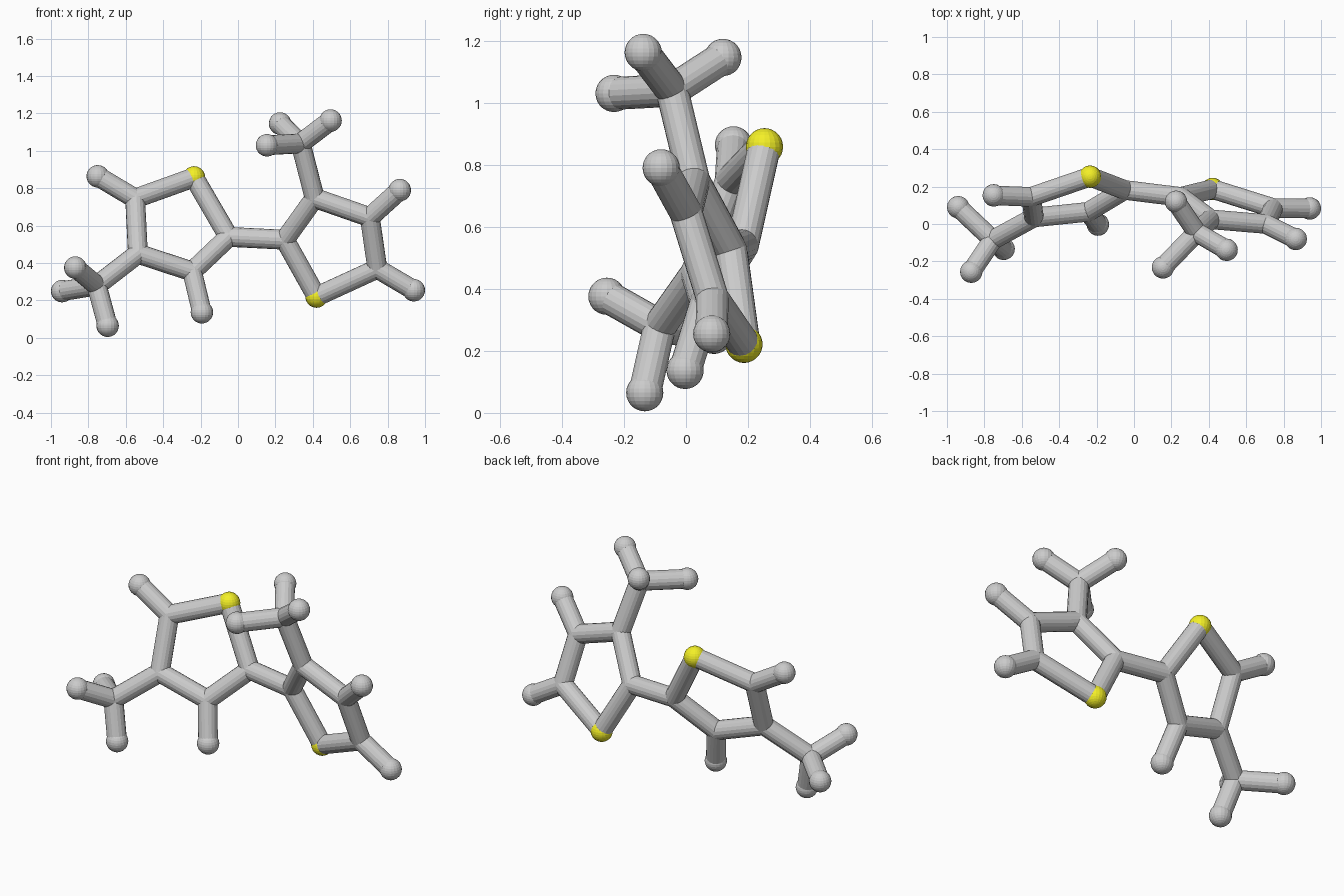
import bpy, bmesh
from mathutils import Vector, Matrix

if "Cube" in bpy.data.objects:
    bpy.data.objects.remove(bpy.data.objects["Cube"])

STICK, BALL = 0.053, 0.06

# atom centres
atoms = {
    # left ring
    "s1": (-0.235, 0.253, 0.858), "a2": (-0.05, 0.182, 0.54), "a3": (-0.245, 0.065, 0.355),
    "a4": (-0.535, 0.035, 0.45), "a5": (-0.55, 0.145, 0.745),
    "ha3": (-0.193, -0.003, 0.137), "ha5": (-0.75, 0.153, 0.864),
    # left methyl group
    "am": (-0.755, -0.085, 0.28), "hm1": (-0.87, -0.255, 0.376),
    "hm2": (-0.94, 0.09, 0.25), "hm3": (-0.697, -0.133, 0.065),
    # right ring
    "s2": (0.42, 0.187, 0.221), "b2": (0.25, 0.145, 0.525), "b3": (0.41, 0.025, 0.748),
    "b4": (0.705, 0.0, 0.645), "b5": (0.745, 0.085, 0.37),
    "hb4": (0.865, -0.08, 0.79), "hb5": (0.94, 0.083, 0.255),
    # right methyl group
    "bm": (0.335, -0.045, 1.04), "hn1": (0.155, -0.232, 1.03),
    "hn2": (0.495, -0.138, 1.162), "hn3": (0.225, 0.119, 1.146),
}
bonds = """s1-a2 a2-a3 a3-a4 a4-a5 a5-s1 a3-ha3 a5-ha5 a4-am am-hm1 am-hm2 am-hm3
a2-b2 s2-b2 b2-b3 b3-b4 b4-b5 b5-s2 b4-hb4 b5-hb5 b3-bm bm-hn1 bm-hn2 bm-hn3""".split()


def finish(name, bm, mat=None):
    mesh = bpy.data.meshes.new(name)
    bm.to_mesh(mesh)
    bm.free()
    if mat:
        mesh.materials.append(mat)
    bpy.context.collection.objects.link(bpy.data.objects.new(name, mesh))


def balls(name, prefix, radius, mat=None):
    bm = bmesh.new()
    for key, p in atoms.items():
        if key[0] in prefix:
            bmesh.ops.create_uvsphere(bm, u_segments=20, v_segments=14, radius=radius,
                                      matrix=Matrix.Translation(p))
    finish(name, bm, mat)


yellow = bpy.data.materials.new("yellow")
yellow.diffuse_color = (0.9, 0.87, 0.02, 1)
yellow.use_nodes = True
yellow.node_tree.nodes["Principled BSDF"].inputs["Base Color"].default_value = yellow.diffuse_color

# atoms: end balls, joints flush with the sticks, and the two yellow ring balls
balls("end_balls", "h", BALL)
balls("joint_balls", "ab", STICK)
balls("yellow_balls", "s", BALL, yellow)

# sticks between the atoms
bm = bmesh.new()
for bond in bonds:
    p, q = (Vector(atoms[k]) for k in bond.split("-"))
    d = q - p
    m = Matrix.Translation((p + q) / 2) @ d.to_track_quat('Z', 'Y').to_matrix().to_4x4()
    bmesh.ops.create_cone(bm, cap_ends=True, segments=18, radius1=STICK, radius2=STICK,
                          depth=d.length, matrix=m)
finish("bond_sticks", bm)
